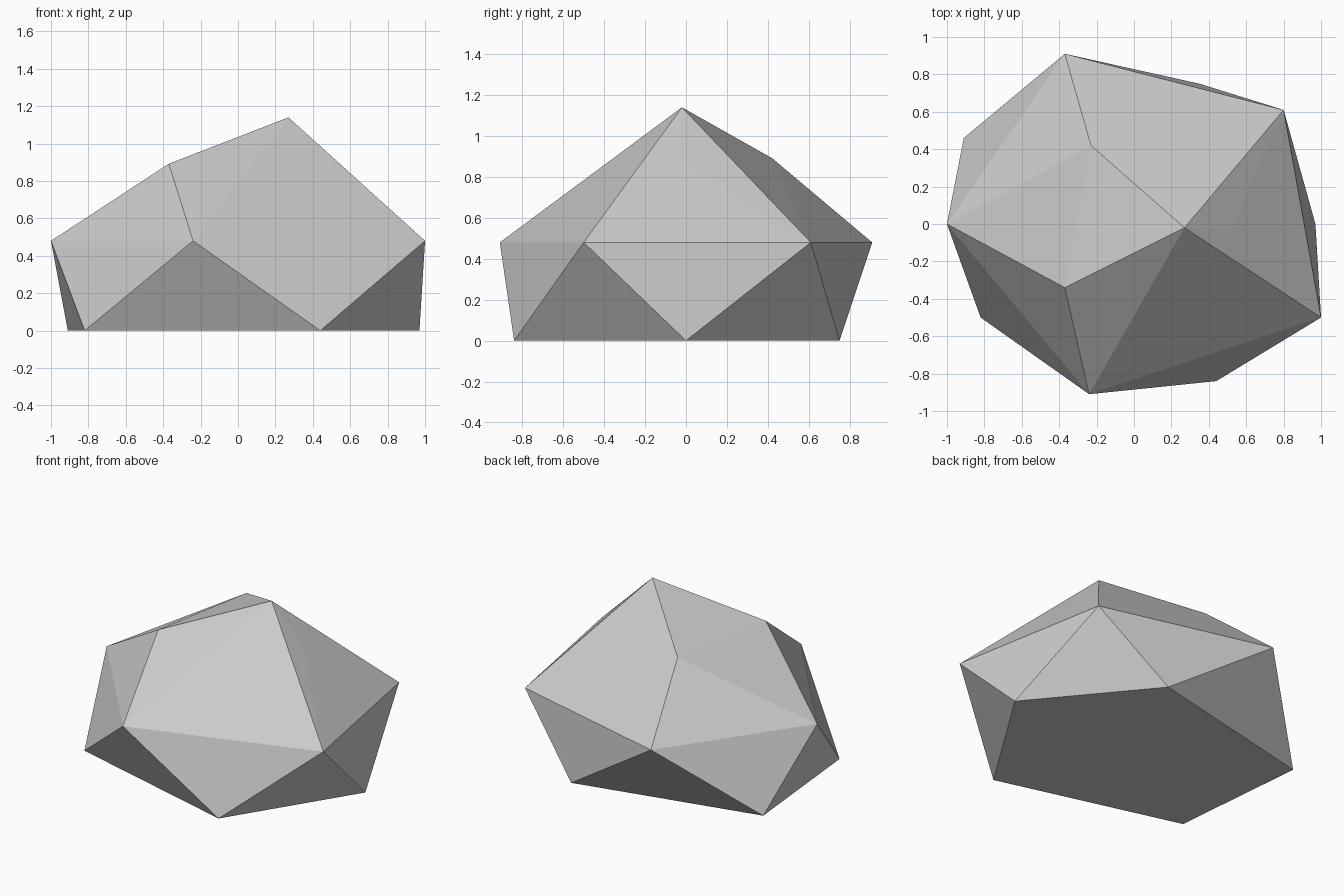
import bpy
import bmesh

if "Cube" in bpy.data.objects:
    bpy.data.objects.remove(bpy.data.objects["Cube"])

# Rings of corner points (x, y) at each height of the faceted rock
RINGS = {
    0.0: [(-0.82, -0.50), (0.44, -0.84), (0.97, 0.00), (0.35, 0.75), (-0.91, 0.46)],
    0.48: [(-1.00, 0.00), (-0.24, -0.91), (1.00, -0.50), (0.80, 0.61), (-0.37, 0.91)],
    0.892: [(-0.37, -0.34), (0.52, -0.03), (-0.23, 0.42)],
    1.14: [(0.27, -0.02)],
}

stone = bpy.data.materials.new("grey stone")
stone.diffuse_color = (0.6, 0.6, 0.6, 1.0)
stone.use_nodes = True
stone.node_tree.nodes["Principled BSDF"].inputs["Base Color"].default_value = stone.diffuse_color

# Rock: flat facets stretched over the rings
bm = bmesh.new()
for z, ring in RINGS.items():
    for x, y in ring:
        bm.verts.new((x, y, z))
bmesh.ops.convex_hull(bm, input=bm.verts[:])

# Flat underside as one face
base = [f for f in bm.faces if all(v.co.z < 0.01 for v in f.verts)]
bmesh.ops.dissolve_faces(bm, faces=base)
bmesh.ops.recalc_face_normals(bm, faces=bm.faces[:])

mesh = bpy.data.meshes.new("rock")
bm.to_mesh(mesh)
bm.free()
mesh.materials.append(stone)
rock = bpy.data.objects.new("rock", mesh)
bpy.context.collection.objects.link(rock)
